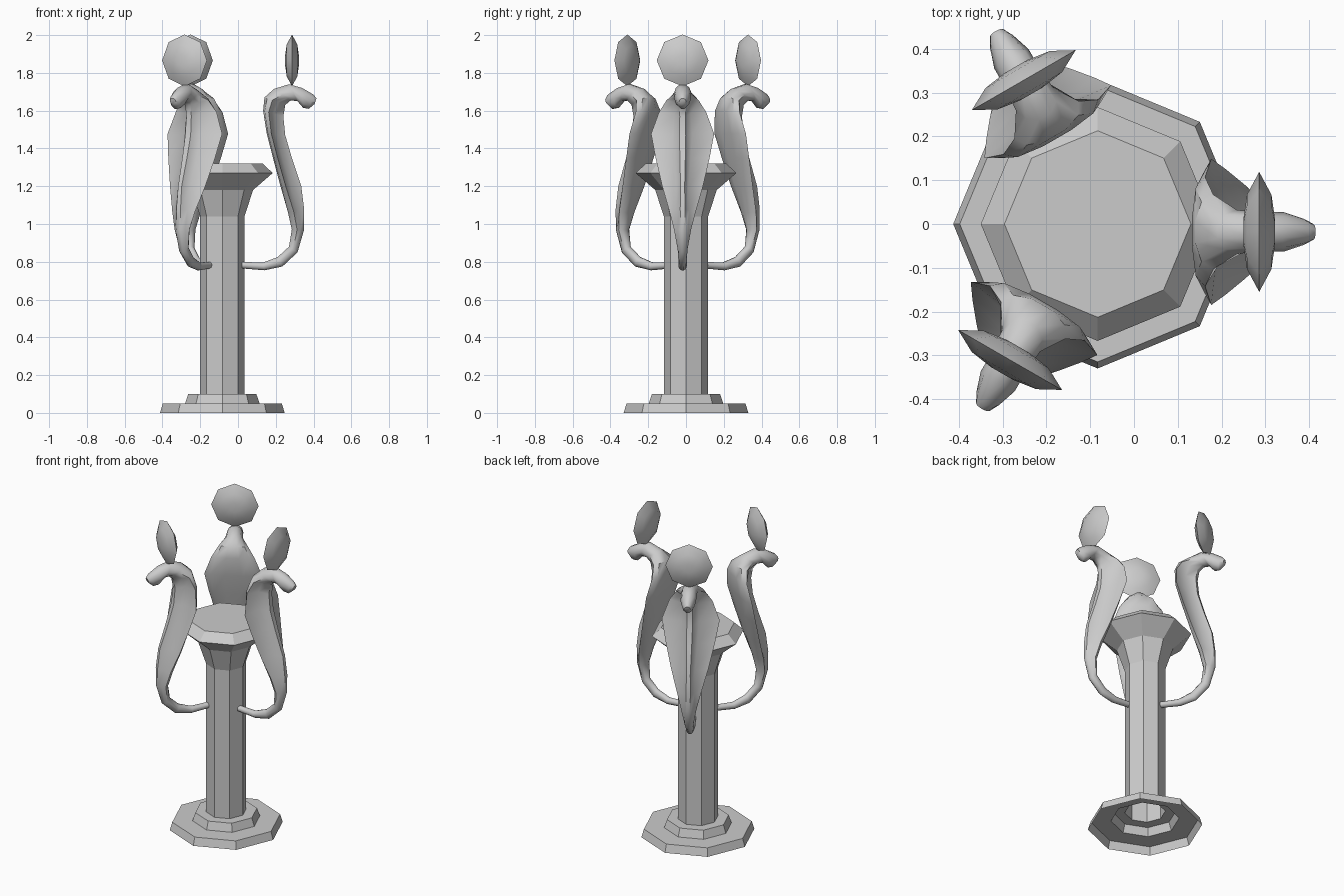
import bpy, bmesh, math

cube = bpy.data.objects.get("Cube")
if cube:
    bpy.data.objects.remove(cube)

stone = bpy.data.materials.new("grey stone")
stone.use_nodes = True
GREY = (0.6, 0.6, 0.6, 1)
stone.diffuse_color = GREY
stone.node_tree.nodes["Principled BSDF"].inputs["Base Color"].default_value = GREY

AXIS_X = -0.083   # pedestal axis
SIDE = -0.018     # sideways shift of each serpent


def loft(name, rings, cap_start, cap_end):
    """Skin a list of equally long point rings into a mesh."""
    bm = bmesh.new()
    loops = [[bm.verts.new(p) for p in ring] for ring in rings]
    n = len(loops[0])
    for a, b in zip(loops, loops[1:]):
        for i in range(n):
            j = (i + 1) % n
            bm.faces.new((a[i], a[j], b[j], b[i]))
    if cap_start:
        bm.faces.new(loops[0][::-1])
    if cap_end:
        bm.faces.new(loops[-1])
    bmesh.ops.recalc_face_normals(bm, faces=bm.faces)
    mesh = bpy.data.meshes.new(name)
    bm.to_mesh(mesh)
    bm.free()
    mesh.materials.append(stone)
    return mesh


def add(name, mesh, turn=0.0):
    ob = bpy.data.objects.new(name, mesh)
    ob.location.x = AXIS_X
    ob.rotation_euler.z = turn
    bpy.context.collection.objects.link(ob)
    return ob


def smooth(ob, angle):
    bpy.ops.object.select_all(action="DESELECT")
    ob.select_set(True)
    bpy.context.view_layer.objects.active = ob
    bpy.ops.object.shade_smooth_by_angle(angle=math.radians(angle))


# Eight-sided pedestal, open underneath: (radius, height)
profile = [(.33, 0), (.315, .05), (.197, .05), (.18, .10), (.117, .10),
           (.117, 1.04), (.163, 1.18), (.267, 1.27), (.213, 1.32)]
octagon = [i * math.tau / 8 for i in range(8)]
add("pedestal", loft("pedestal", [
    [(r * math.cos(a), r * math.sin(a), z) for a in octagon]
    for r, z in profile], False, True))

# Cross-sections as (depth from back to front, share of half width)
ROUND = [(1, .3), (.8, .8), (.5, 1), (.2, .8), (0, .3)]
HOOD = [(1, .1), (.5, .3), (.25, 1), (.06, .8), (0, .3)]


def section(bx, bz, fx, fz, width, hood):
    half = [(r[0] + (h[0] - r[0]) * hood, r[1] + (h[1] - r[1]) * hood)
            for r, h in zip(ROUND, HOOD)]
    outline = half + [(d, -s) for d, s in reversed(half)]
    return [(bx + (fx - bx) * d - AXIS_X, SIDE + width * s, bz + (fz - bz) * d)
            for d, s in outline]


# Serpent from tail to snout: back x, z, front x, z, half width, hood amount
stations = [
    (.02, .80, .02, .765, .018, 0),
    (.13, .795, .14, .755, .022, 0),
    (.21, .825, .235, .775, .022, 0),
    (.27, .88, .315, .85, .026, 0),
    (.285, .97, .35, .97, .045, .3),
    (.265, 1.06, .35, 1.08, .07, .6),
    (.225, 1.2, .335, 1.2, .108, 1),
    (.185, 1.35, .285, 1.35, .143, 1),
    (.152, 1.48, .25, 1.47, .167, 1),
    (.133, 1.6, .24, 1.57, .125, .9),
    (.14, 1.67, .25, 1.63, .085, .5),
    (.19, 1.715, .28, 1.655, .05, 0),
    (.27, 1.74, .315, 1.65, .045, 0),
    (.34, 1.72, .345, 1.615, .045, 0),
    (.40, 1.685, .375, 1.61, .03, 0),
    (.415, 1.665, .405, 1.635, .018, 0)]
serpent = loft("serpent", [section(*s) for s in stations], True, True)

# Lens-shaped disc above the head: (offset along facing, radius)
lens = [(-.036, .03), (-.028, .085), (0, .137), (.028, .085), (.036, .03)]
disc = loft("disc", [
    [(.286 + x - AXIS_X, SIDE + r * math.sin(a), 1.866 + r * math.cos(a))
     for a in octagon] for x, r in lens], True, True)

# Three serpents around the pedestal
for i, place in enumerate(("left", "back_right", "front_right")):
    turn = i * math.tau / 3
    body = add("serpent_" + place, serpent, turn)
    plate = add("disc_" + place, disc, turn)
    if i == 0:
        smooth(body, 45)
        smooth(plate, 35)
